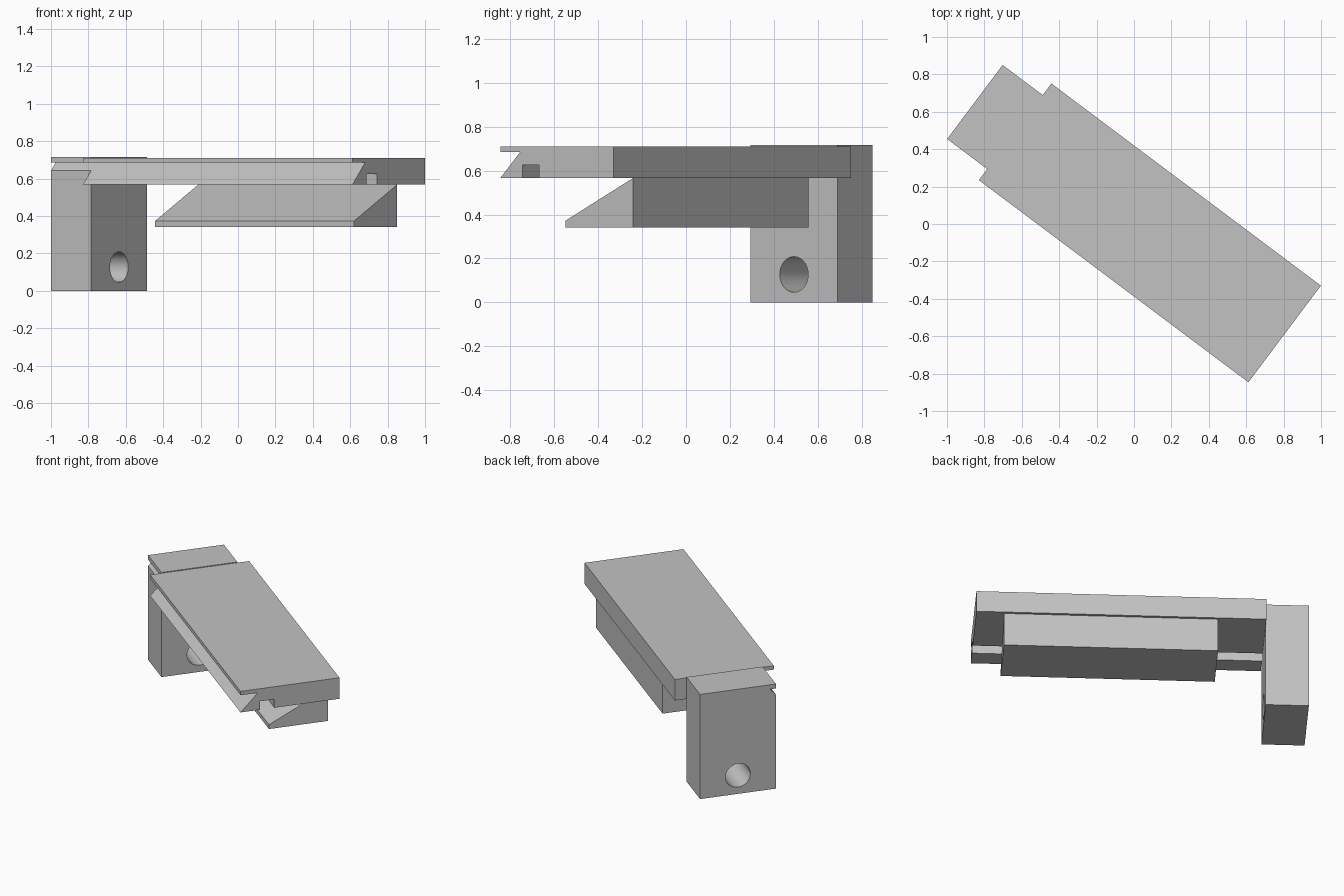
import bpy
import bmesh
import math
from mathutils import Matrix

cube = bpy.data.objects.get("Cube")
if cube:
    bpy.data.objects.remove(cube, do_unlink=True)

# The whole assembly is turned about the vertical axis
TURN = Matrix.Rotation(-math.atan2(0.6, 0.8), 4, "Z")

grey = bpy.data.materials.new("plain grey")
grey.use_nodes = True
colour = (0.54, 0.54, 0.54, 1)
grey.diffuse_color = colour
grey.node_tree.nodes["Principled BSDF"].inputs["Base Color"].default_value = colour


def extrude_profile(name, profile, start, end):
    """Sweep a (width, height) outline along the length of the model."""
    bm = bmesh.new()
    face = bm.faces.new([bm.verts.new((start, v, z)) for v, z in profile])
    swept = bmesh.ops.extrude_face_region(bm, geom=[face])["geom"]
    moved = [g for g in swept if isinstance(g, bmesh.types.BMVert)]
    bmesh.ops.translate(bm, verts=moved, vec=(end - start, 0, 0))
    bmesh.ops.recalc_face_normals(bm, faces=bm.faces)
    mesh = bpy.data.meshes.new(name)
    bm.to_mesh(mesh)
    bm.free()
    mesh.materials.append(grey)
    obj = bpy.data.objects.new(name, mesh)
    bpy.context.collection.objects.link(obj)
    obj.matrix_world = TURN
    return obj


BACK, JOINT, FRONT = -1.072, -0.804, 0.997
UNDER, TOP, BLOCK_TOP = 0.567, 0.711, 0.716
GROOVE = (-0.197, 0.685)

# Long plate with an undercut side groove and a square slot beneath
extrude_profile("top_plate", [
    (-0.31, UNDER), (-0.184, UNDER), (-0.184, 0.625), (-0.09, 0.625),
    (-0.09, UNDER), (0.336, UNDER), (0.336, TOP), (-0.31, TOP),
    (-0.31, 0.685), GROOVE], JOINT, FRONT)

# Tall end block, with the same groove running through it
block = extrude_profile("end_block", [
    (-0.236, 0), (0.259, 0), (0.259, BLOCK_TOP), (-0.236, BLOCK_TOP),
    (-0.236, 0.685), GROOVE, (-0.236, 0.643)], BACK, JOINT)

# Sloping wedge below the plate
extrude_profile("lower_wedge", [
    (-0.068, 0.342), (0.318, 0.342), (0.318, UNDER), (-0.068, 0.372)],
    -0.505, 0.825)

# Round hole through the foot of the block
bpy.ops.mesh.primitive_cylinder_add(vertices=48, radius=0.081, depth=1)
cutter = bpy.context.object
cutter.name = "hole_cutter"
cutter.hide_render = True
cutter.data.materials.append(grey)
cutter.matrix_world = (TURN @ Matrix.Translation(((BACK + JOINT) / 2, 0.012, 0.127))
                       @ Matrix.Rotation(math.pi / 2, 4, "Y"))
cut = block.modifiers.new("hole", "BOOLEAN")
cut.operation = "DIFFERENCE"
cut.solver = "EXACT"
cut.object = cutter
bpy.ops.object.select_all(action="DESELECT")
block.select_set(True)
bpy.context.view_layer.objects.active = block
bpy.context.view_layer.update()
bpy.ops.object.modifier_apply(modifier=cut.name)
bpy.data.objects.remove(cutter, do_unlink=True)
bpy.ops.object.shade_smooth_by_angle(angle=math.radians(30))
